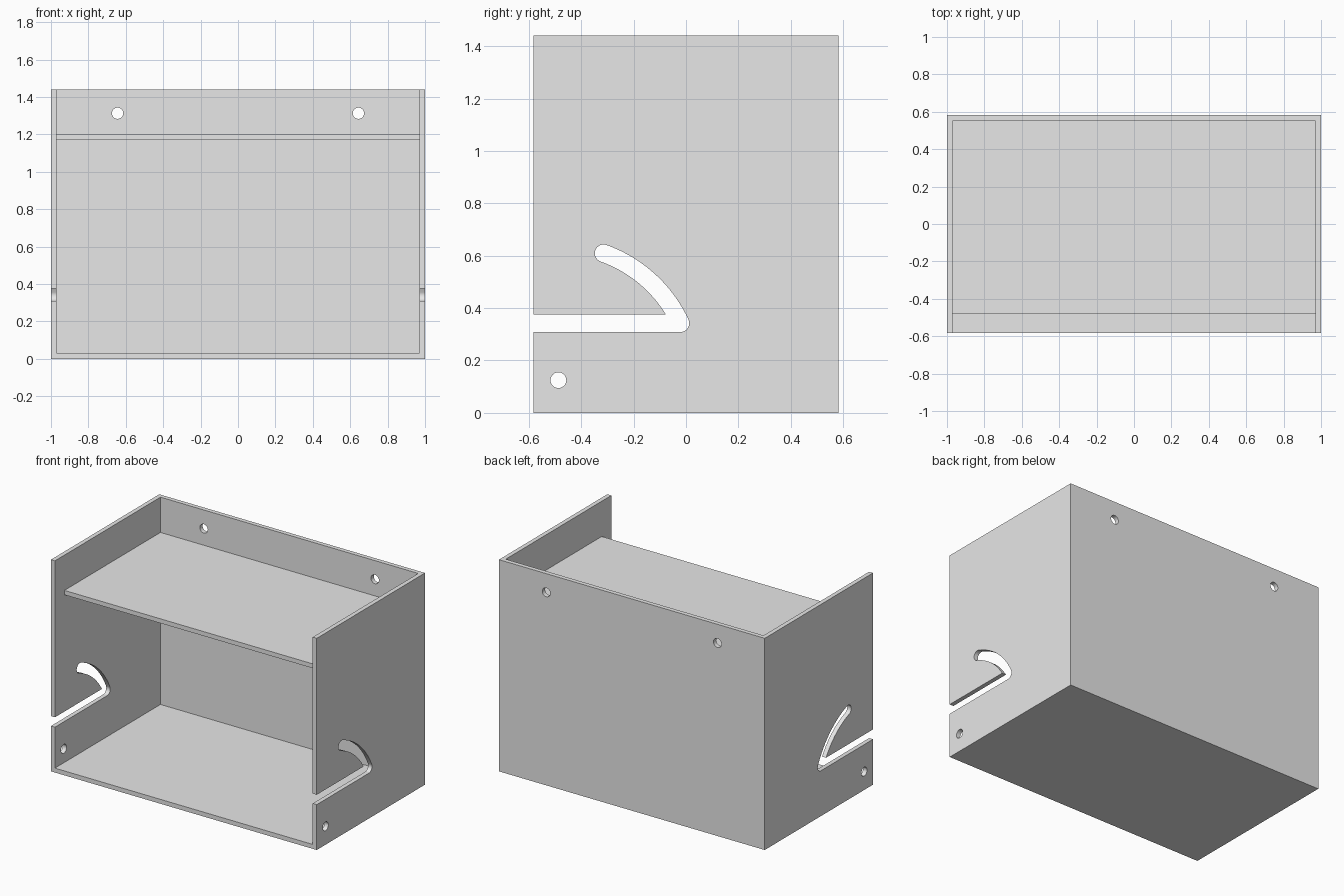
import bpy, bmesh, math
from mathutils import Matrix

if "Cube" in bpy.data.objects:
    bpy.data.objects.remove(bpy.data.objects["Cube"])

W, D, H, T = 1.0, 0.582, 1.44, 0.03      # half width, half depth, height, board thickness

grey = bpy.data.materials.new("plain grey")
grey.diffuse_color = (0.8, 0.8, 0.8, 1)
grey.use_nodes = True
grey.node_tree.nodes["Principled BSDF"].inputs["Base Color"].default_value = grey.diffuse_color


def arc(cx, cy, r, a0, a1, n):
    """Points along an arc, angles in degrees."""
    return [(cx + r * math.cos(math.radians(a0 + (a1 - a0) * i / n)),
             cy + r * math.sin(math.radians(a0 + (a1 - a0) * i / n))) for i in range(n + 1)]


def circle(cx, cy, r, n=32):
    return arc(cx, cy, r, 0, 360, n)[:-1]


def panel(name, loops, axes, location):
    """Board cut from a flat outline with holes; axes maps outline x, y, depth to world."""
    cu = bpy.data.curves.new(name + "_outline", 'CURVE')
    cu.dimensions, cu.fill_mode, cu.extrude = '2D', 'BOTH', T / 2
    for pts in loops:
        sp = cu.splines.new('POLY')
        sp.points.add(len(pts) - 1)
        for p, (x, y) in zip(sp.points, pts):
            p.co = (x, y, 0, 1)
        sp.use_cyclic_u = True
    tmp = bpy.data.objects.new(name + "_tmp", cu)
    bpy.context.collection.objects.link(tmp)
    dg = bpy.context.evaluated_depsgraph_get()
    me = bpy.data.meshes.new_from_object(tmp.evaluated_get(dg))
    bpy.data.objects.remove(tmp)
    me.name = name
    me.transform(Matrix.Translation(location) @ Matrix(axes).transposed().to_4x4())
    bm = bmesh.new()
    bm.from_mesh(me)
    bmesh.ops.remove_doubles(bm, verts=bm.verts, dist=1e-5)
    bmesh.ops.recalc_face_normals(bm, faces=bm.faces)
    bm.to_mesh(me)
    bm.free()
    finish(name, me)


def board(name, lo, hi):
    """Plain rectangular board between two corners."""
    me = bpy.data.meshes.new(name)
    bm = bmesh.new()
    bmesh.ops.create_cube(bm, size=1)
    for v in bm.verts:
        v.co = [(a + b) / 2 + c * (b - a) for a, b, c in zip(lo, hi, v.co)]
    bm.to_mesh(me)
    bm.free()
    finish(name, me)


def finish(name, me):
    me.materials.clear()
    me.materials.append(grey)
    ob = bpy.data.objects.new(name, me)
    bpy.context.collection.objects.link(ob)
    bpy.ops.object.select_all(action='DESELECT')
    ob.select_set(True)
    bpy.context.view_layer.objects.active = ob
    bpy.ops.object.shade_smooth_by_angle(angle=math.radians(30))


# Side panels: slot runs in from the front, then arcs up around the pivot hole
py, pz, R, r = -0.487, 0.125, 0.514, 0.0335
a0, a1 = 25.0, 70.4
ky, kz = arc(py, pz, R, a0, a0, 1)[0]        # slot corner
ey, ez = arc(py, pz, R, a1, a1, 1)[0]        # slot upper end
a_in = math.degrees(math.asin((kz + r - pz) / (R - r)))
slot = ([(-D, kz - r)] + arc(ky, kz, r, -90, a0, 12)
        + arc(py, pz, R + r, a0, a1, 20)[1:]
        + arc(ey, ez, r, a1, a1 + 180, 16)[1:]
        + arc(py, pz, R - r, a1, a_in, 18)[1:]
        + [(-D, kz + r)])
side = [(-D, 0), (D, 0), (D, H), (-D, H)] + slot[::-1]
for name, s in (("left_side", -1), ("right_side", 1)):
    panel(name, [side, circle(py, pz, 0.03)],
          ((0, 1, 0), (0, 0, 1), (1, 0, 0)), (s * (W - T / 2), 0, 0))

# Back panel with two mounting holes
iw = W - T
panel("back_panel",
      [[(-iw, 0), (iw, 0), (iw, H), (-iw, H)]] + [circle(s * 0.644, 1.313, 0.03) for s in (-1, 1)],
      ((1, 0, 0), (0, 0, 1), (0, -1, 0)), (0, D - T / 2, 0))

# Floor and upper shelf
board("floor", (-iw, -D, 0), (iw, D - T, T))
board("shelf", (-iw, -0.48, 1.17), (iw, D - T, 1.20))
